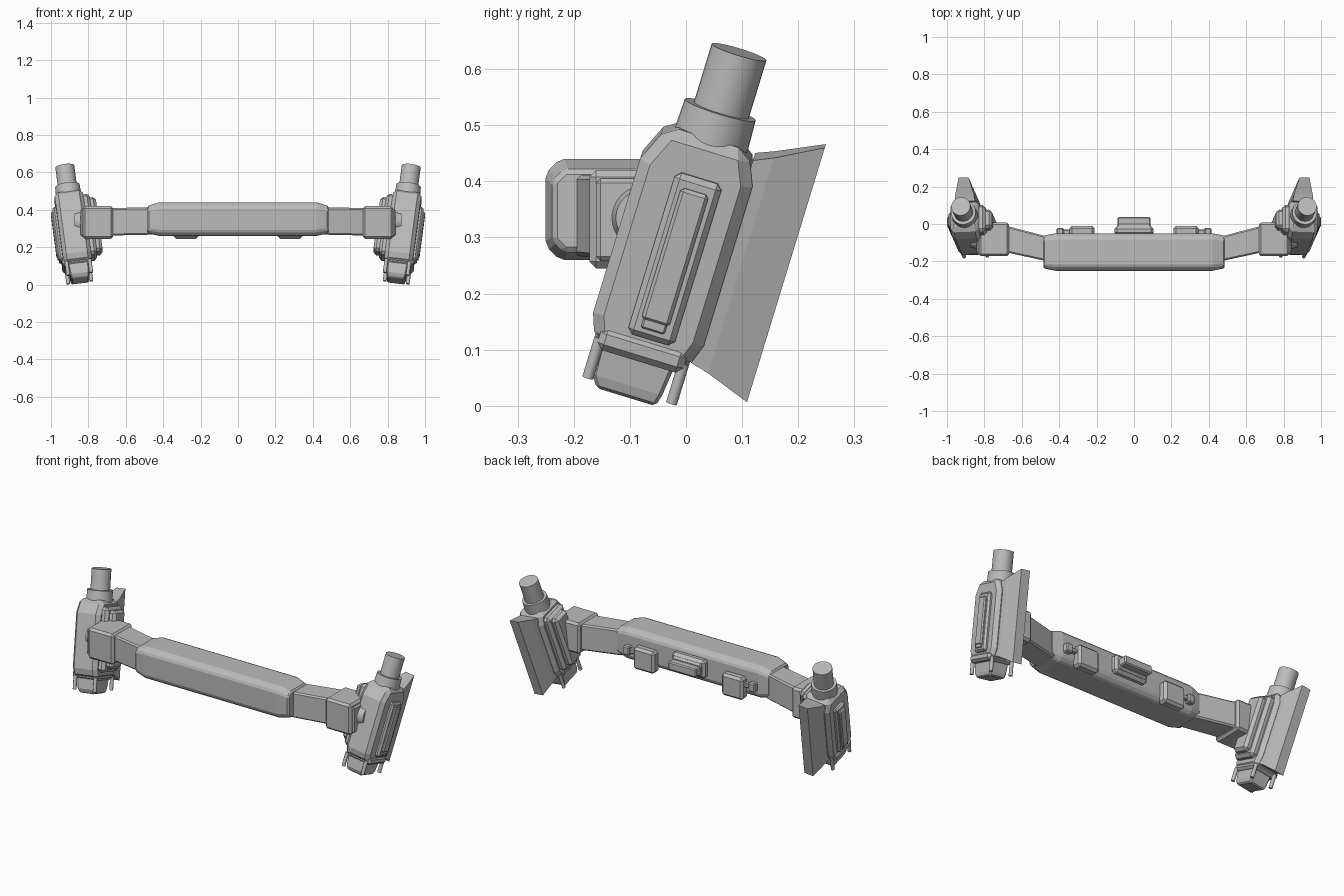
import bpy, bmesh, math
from mathutils import Matrix, Vector

cube = bpy.data.objects.get("Cube")
if cube:
    bpy.data.objects.remove(cube, do_unlink=True)

GREY = (0.5, 0.5, 0.5, 1)
metal = bpy.data.materials.new("plain_grey")
metal.use_nodes = True
metal.diffuse_color = GREY
metal.node_tree.nodes["Principled BSDF"].inputs["Base Color"].default_value = GREY

# Pod frame: local x outward, y toward the fin, z up the leaning pod
up = Vector((0.127, 0.29, 0.948)).normalized()
back = Vector((0, 0.956, -0.292)).normalized()
out = back.cross(up).normalized()
back = up.cross(out)
POD = Matrix((out, back, up)).transposed().to_4x4()
POD.translation = Vector((0.88, -0.02, 0.29))
WORLD = Matrix.Identity(4)


def finish(name, bm, frame, bevel, mirror, smooth=False, segments=1):
    bmesh.ops.transform(bm, matrix=frame, verts=bm.verts)
    bmesh.ops.recalc_face_normals(bm, faces=bm.faces)
    mesh = bpy.data.meshes.new(name)
    bm.to_mesh(mesh)
    bm.free()
    obj = bpy.data.objects.new(name, mesh)
    bpy.context.collection.objects.link(obj)
    mesh.materials.append(metal)
    if smooth:
        bpy.context.view_layer.objects.active = obj
        obj.select_set(True)
        bpy.ops.object.shade_smooth_by_angle(angle=math.radians(35))
        obj.select_set(False)
    if bevel:
        mod = obj.modifiers.new("chamfer", "BEVEL")
        mod.width, mod.segments = bevel, segments
        mod.limit_method, mod.angle_limit = "ANGLE", math.radians(30)
    if mirror:
        obj.modifiers.new("other_side", "MIRROR")
    return obj


def loft(name, rings, frame=WORLD, bevel=0.0, mirror=True, smooth=False):
    """Skin a closed solid through rings of matching points."""
    bm = bmesh.new()
    rows = [[bm.verts.new(p) for p in ring] for ring in rings]
    for a, b in zip(rows, rows[1:]):
        for i in range(len(a)):
            j = (i + 1) % len(a)
            bm.faces.new((a[i], a[j], b[j], b[i]))
    bm.faces.new(rows[0])
    bm.faces.new(rows[-1])
    return finish(name, bm, frame, bevel, mirror, smooth)


def box(name, x, y, z, frame=WORLD, bevel=0.008, mirror=True):
    ring = lambda h: [(x[0], y[0], h), (x[1], y[0], h), (x[1], y[1], h), (x[0], y[1], h)]
    return loft(name, [ring(z[0]), ring(z[1])], frame, bevel, mirror)


def cylinder(name, radius, length, frame, sides=32, top=None):
    bm = bmesh.new()
    bmesh.ops.create_cone(bm, cap_ends=True, segments=sides, radius1=radius,
                          radius2=top or radius, depth=length)
    return finish(name, bm, frame, 0, True, True)


def section(x, y, z, cut):
    """Chamfered rectangle standing across the x axis."""
    (a, b), (c, d) = y, z
    return [(x, a, c + cut), (x, a + cut, c), (x, b - cut, c), (x, b, c + cut),
            (x, b, d - cut), (x, b - cut, d), (x, a + cut, d), (x, a, d - cut)]


# Central bar with tapered ends
end_y, end_z = (-0.237, -0.062), (0.275, 0.42)
mid_y, mid_z = (-0.25, -0.05), (0.26, 0.44)
loft("central_bar", [section(-0.485, end_y, end_z, 0.02), section(-0.42, mid_y, mid_z, 0.025),
                     section(0.42, mid_y, mid_z, 0.025), section(0.485, end_y, end_z, 0.02)],
     bevel=0.008, mirror=False)

# Angled arms and joint blocks
loft("arm", [section(0.46, (-0.2, -0.068), (0.267, 0.412), 0.008),
             section(0.7, (-0.148, -0.005), (0.262, 0.41), 0.008)])
box("joint_block", (0.667, 0.83), (-0.172, 0.008), (0.245, 0.42), bevel=0.012)
box("joint_plate", (0.8, 0.842), (-0.16, 0), (0.258, 0.405), bevel=0.008)
cylinder("joint_disc", 0.065, 0.07,
         Matrix.Translation((0.84, -0.075, 0.335)) @ Matrix.Rotation(math.pi / 2, 4, "Y"), top=0.05)

# Fittings on the back of the bar
box("rear_socket", (-0.105, 0.105), (-0.06, -0.012), (0.3, 0.405), bevel=0.015, mirror=False)
box("rear_socket_rim", (-0.092, 0.092), (-0.03, 0), (0.315, 0.39), bevel=0.01, mirror=False)
box("rear_plug", (-0.088, 0.088), (-0.03, 0.038), (0.328, 0.375), bevel=0.006, mirror=False)
box("rear_pack", (0.212, 0.345), (-0.07, -0.01), (0.245, 0.37), bevel=0.013)
box("pack_bracket", (0.335, 0.4), (-0.06, -0.03), (0.318, 0.342), bevel=0.004)
box("pack_stud", (0.375, 0.415), (-0.06, -0.022), (0.305, 0.355), bevel=0.006)

# Pod body: long octagon outline with chamfered sides
outline = [(-0.072, 0.205), (-0.103, 0.135), (-0.103, -0.155), (-0.085, -0.205),
           (0.085, -0.205), (0.103, -0.155), (0.103, 0.145), (0.078, 0.205)]
loft("pod_body", [[(u, s, t) for s, t in outline] for u in (-0.075, 0.078)], POD, bevel=0.02)

# Outer panel and inner housing, stepped
box("outer_panel", (0.06, 0.097), (-0.035, 0.052), (-0.168, 0.135), POD, 0.01)
box("outer_strip", (0.09, 0.108), (-0.018, 0.034), (-0.135, 0.112), POD, 0.006)
box("outer_strip_foot", (0.09, 0.104), (-0.014, 0.03), (-0.15, -0.13), POD, 0.003)
box("inner_base", (-0.108, -0.06), (-0.075, 0.075), (-0.165, 0.175), POD, 0.015)
box("inner_housing", (-0.14, -0.09), (-0.052, 0.052), (-0.145, 0.16), POD, 0.015)

# Top mast
cylinder("mast_collar", 0.07, 0.1, POD @ Matrix.Translation((0, 0.008, 0.203)), top=0.066)
cylinder("mast", 0.051, 0.16, POD @ Matrix.Translation((0, 0.01, 0.282)))

# Bottom nozzle, its lip and corner pins
box("nozzle_lip", (-0.07, 0.085), (-0.08, 0.08), (-0.213, -0.17), POD, 0.012)
nozzle = lambda t, u, a, b: [(-u, a, t), (u, a, t), (u, b, t), (-u, b, t)]
loft("nozzle", [nozzle(-0.285, 0.046, -0.058, 0.052), nozzle(-0.262, 0.052, -0.072, 0.058),
                nozzle(-0.2, 0.056, -0.075, 0.065)], POD, bevel=0.006)
for side in (-1, 1):
    for edge in (-1, 1):
        cylinder("nozzle_pin", 0.01, 0.075,
                 POD @ Matrix.Translation((side * 0.062, edge * 0.078, -0.232)), 12)

# Rear fin: thick at the pod, flaring to a long narrow edge
fin = lambda s, u, lo, hi: [(-u, s, lo), (u, s, lo), (u, s, hi), (-u, s, hi)]
loft("rear_fin", [fin(0.09, 0.055, -0.19, 0.19), fin(0.125, 0.05, -0.2, 0.205),
                  fin(0.206, 0.027, -0.232, 0.246)], POD)
